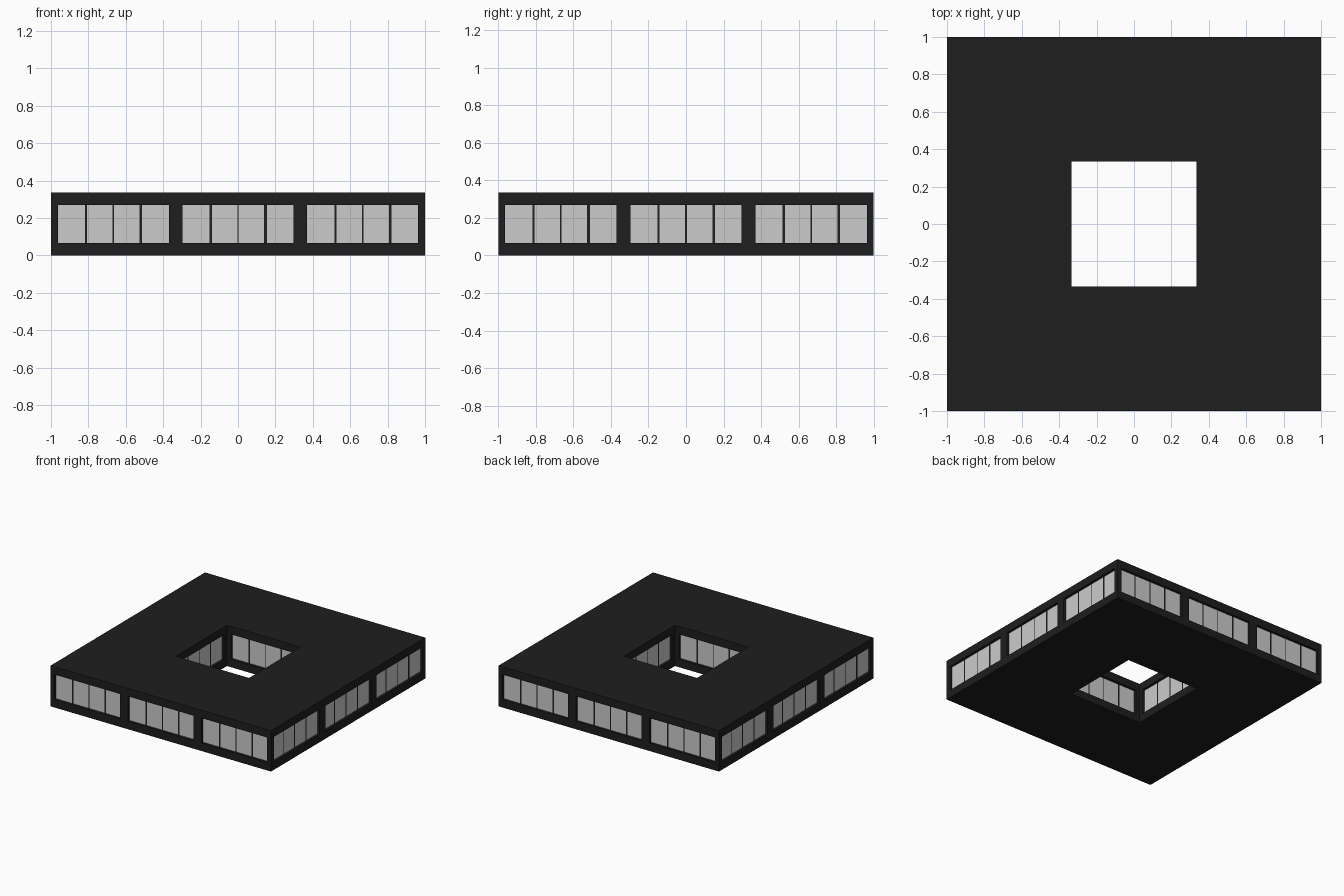
import bpy, bmesh, math
from mathutils import Matrix, Vector

if "Cube" in bpy.data.objects:
    bpy.data.objects.remove(bpy.data.objects["Cube"])

M = 2 / 3            # bay width
H = 0.335            # building height
W, Z0, Z1 = 0.297, 0.065, 0.27   # window half width, sill, head
D = 0.02             # window recess
EDGES = [(-W, -0.152), (-0.140, -0.004), (0.004, 0.140), (0.154, W)]  # panes

dark = bpy.data.materials.new("dark_cladding")
dark.diffuse_color = (0.013, 0.013, 0.013, 1)
dark.use_nodes = True
dark.node_tree.nodes["Principled BSDF"].inputs["Base Color"].default_value = dark.diffuse_color


def finish(bm, name, mat=None):
    bmesh.ops.remove_doubles(bm, verts=bm.verts, dist=1e-5)
    me = bpy.data.meshes.new(name)
    bm.to_mesh(me)
    bm.free()
    if mat:
        me.materials.append(mat)
    return me


def place(me, name, matrix=Matrix()):
    ob = bpy.data.objects.new(name, me)
    ob.matrix_world = matrix
    bpy.context.collection.objects.link(ob)


def quad(bm, *pts):
    bm.faces.new([bm.verts.new(p) for p in pts])


def rect(bm, x0, x1, z0, z1, y):
    quad(bm, (x0, y, z0), (x1, y, z0), (x1, y, z1), (x0, y, z1))


# roof and floor: eight bays around an open court
for name, z in (("roof", H), ("floor", 0)):
    bm = bmesh.new()
    for i in (-1, 0, 1):
        for j in (-1, 0, 1):
            if i or j:
                c = Vector((i * M, j * M, z))
                pts = [c + Vector((a * M / 2, b * M / 2, 0))
                       for a, b in ((-1, -1), (1, -1), (1, 1), (-1, 1))]
                quad(bm, *(pts if z else pts[::-1]))
    place(finish(bm, name, dark), name)

# wall frame: flat surround, reveals and mullions
bm = bmesh.new()
outer = [(-M / 2, 0), (M / 2, 0), (M / 2, H), (-M / 2, H)]
inner = [(-W, Z0), (W, Z0), (W, Z1), (-W, Z1)]
for k in range(4):
    a, b = outer[k], outer[(k + 1) % 4]
    c, d = inner[(k + 1) % 4], inner[k]
    quad(bm, *[(x, 0, z) for x, z in (a, b, c, d)])
    quad(bm, (d[0], 0, d[1]), (c[0], 0, c[1]), (c[0], D, c[1]), (d[0], D, d[1]))
for left, right in zip(EDGES, EDGES[1:]):
    rect(bm, left[1], right[0], Z0, Z1, D)
frame = finish(bm, "wall_frame", dark)

# window panes
bm = bmesh.new()
for x0, x1 in EDGES:
    rect(bm, x0, x1, Z0, Z1, D)
panes = finish(bm, "window_panes")

# three outer bays and one court bay per side
for side in range(4):
    rot = Matrix.Rotation(side * math.pi / 2, 4, 'Z')
    for x, y in ((-M, -1), (0, -1), (M, -1), (0, M / 2)):
        m = rot @ Matrix.Translation((x, y, 0))
        place(frame, "wall_frame", m)
        place(panes, "window_panes", m)
